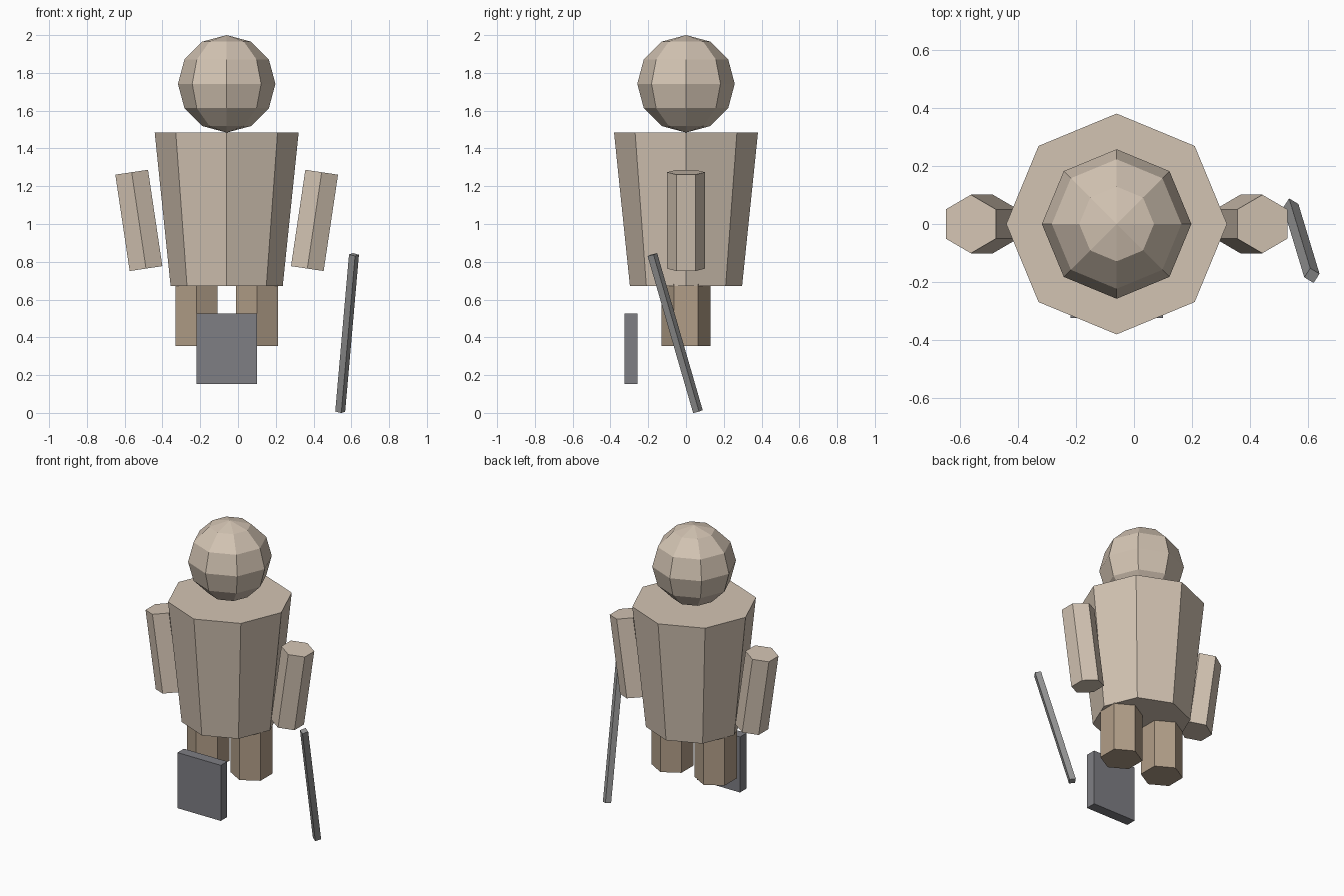
import bpy
from math import radians
from mathutils import Vector, Quaternion

cube = bpy.data.objects.get("Cube")
if cube:
    bpy.data.objects.remove(cube, do_unlink=True)

AXIS_X = -0.06  # centre line of the body


def material(name, rgb):
    mat = bpy.data.materials.new(name)
    mat.use_nodes = True
    mat.diffuse_color = (*rgb, 1)
    mat.node_tree.nodes["Principled BSDF"].inputs["Base Color"].default_value = (*rgb, 1)
    return mat


skin = material("light_tan", (0.65, 0.55, 0.45))
brown = material("leg_brown", (0.44, 0.34, 0.245))
iron = material("dark_grey", (0.21, 0.21, 0.23))
steel = material("mid_grey", (0.3, 0.3, 0.3))


def finish(name, mat):
    obj = bpy.context.object
    obj.name = obj.data.name = name
    obj.data.materials.append(mat)
    return obj


def prism(name, mat, sides, bottom, top, r_bottom, r_top, twist=0):
    """Straight or tapered prism running between two points."""
    bottom, top = Vector(bottom), Vector(top)
    along = top - bottom
    bpy.ops.mesh.primitive_cone_add(vertices=sides, radius1=r_bottom, radius2=r_top,
                                    depth=along.length, location=(bottom + top) / 2)
    obj = finish(name, mat)
    turn = Vector((0, 0, 1)).rotation_difference(along) @ Quaternion((0, 0, 1), twist)
    obj.rotation_euler = turn.to_euler()
    return obj


# Head
bpy.ops.mesh.primitive_uv_sphere_add(segments=8, ring_count=6, radius=0.258,
                                     location=(AXIS_X, 0, 1.742))
finish("head", skin)

# Torso, widening towards the shoulders
prism("torso", skin, 8, (AXIS_X, 0, 0.673), (AXIS_X, 0, 1.484), 0.297, 0.381)

# Arms and legs on both sides
for side, s in (("left", 1), ("right", -1)):
    prism(side + "_arm", skin, 6, (AXIS_X + s * 0.427, 0, 0.764),
          (AXIS_X + s * 0.503, 0, 1.274), 0.101, 0.101)
    leg_x = AXIS_X + s * 0.16
    prism(side + "_leg", brown, 6, (leg_x, 0, 0.353), (leg_x, 0, 0.72), 0.129, 0.129)

# Square shield in front of the legs
bpy.ops.mesh.primitive_cube_add(size=1, location=(AXIS_X, -0.291, 0.34))
shield = finish("shield", iron)
shield.scale = (0.32, 0.068, 0.372)

# Leaning four-sided staff
prism("staff", steel, 4, (0.541, 0.063, 0.007), (0.614, -0.178, 0.838),
      0.027, 0.027, radians(13))
